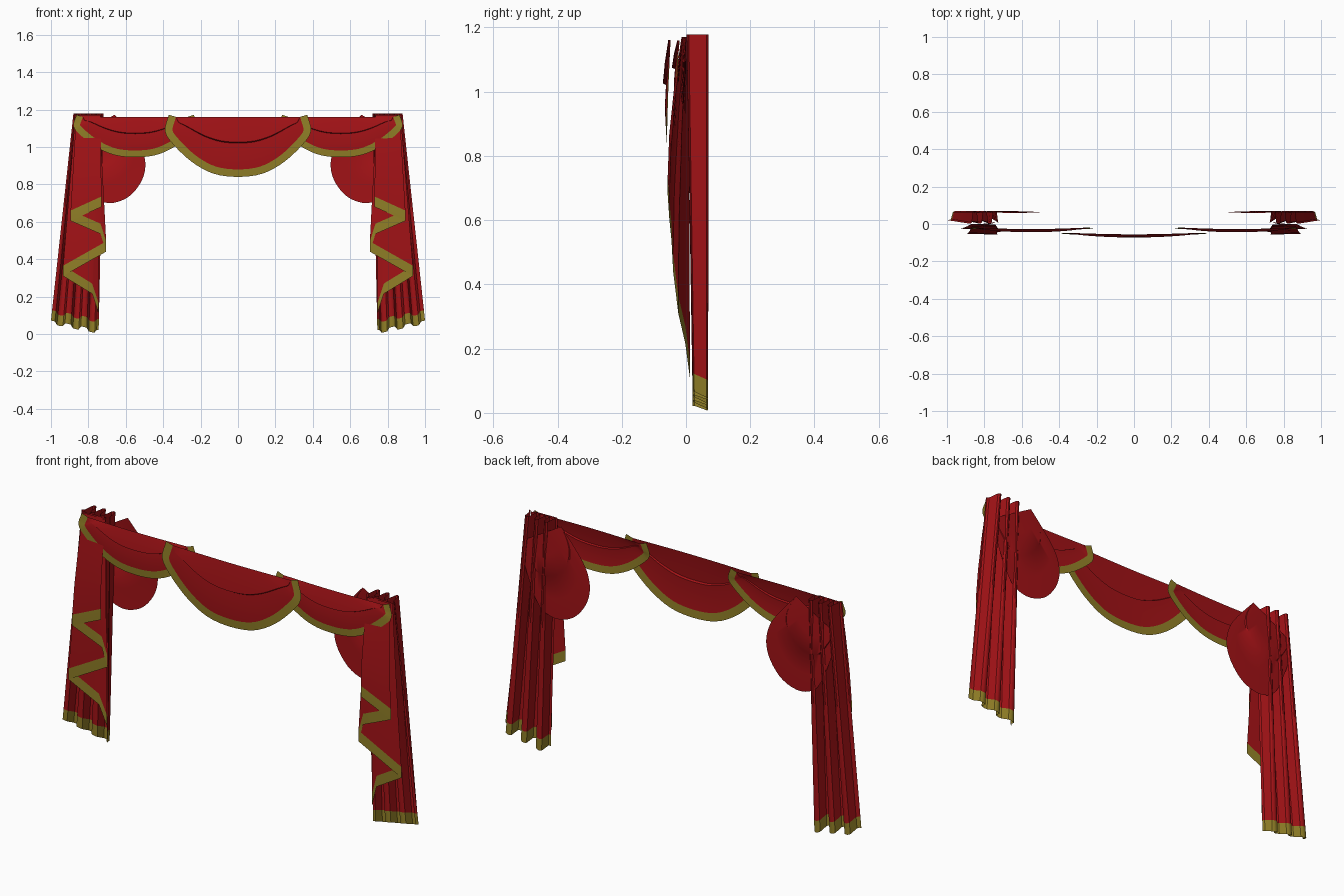
import bpy, math
from mathutils import Vector

if "Cube" in bpy.data.objects:
    bpy.data.objects.remove(bpy.data.objects["Cube"])


def material(name, rgb):
    m = bpy.data.materials.new(name)
    m.diffuse_color = (*rgb, 1)
    m.use_nodes = True
    m.node_tree.nodes["Principled BSDF"].inputs["Base Color"].default_value = m.diffuse_color
    return m


RED = material("red_velvet", (0.36, 0.006, 0.008))
GOLD = material("gold_trim", (0.28, 0.21, 0.02))


def smooth_path(pts, n=4):
    # Catmull-Rom curve through the points
    p = [Vector(q) for q in pts]
    p = [2 * p[0] - p[1]] + p + [2 * p[-1] - p[-2]]
    out = []
    for i in range(1, len(p) - 2):
        a, b, c, d = p[i - 1:i + 3]
        for k in range(n):
            t = k / n
            out.append(0.5 * (2 * b + (c - a) * t + (2 * a - 5 * b + 4 * c - d) * t * t
                              + (3 * b - a - 3 * c + d) * t ** 3))
    return out + [p[-2]]


def sheet(name, rows, trim, mirror=False, angle=35):
    # cloth from rows of points; the last strip is gold when trim is set
    n, sx = len(rows[0]), -1 if mirror else 1
    verts = [(sx * x, y, z) for row in rows for x, y, z in row]
    faces = []
    for r in range(len(rows) - 1):
        for c in range(n - 1):
            f = (r * n + c, (r + 1) * n + c, (r + 1) * n + c + 1, r * n + c + 1)
            faces.append(f[::-1] if mirror else f)
    me = bpy.data.meshes.new(name)
    me.from_pydata(verts, [], faces)
    me.materials.append(RED)
    me.materials.append(GOLD)
    if trim:
        for p in me.polygons[-(n - 1):]:
            p.material_index = 1
    ob = bpy.data.objects.new(name, me)
    bpy.context.collection.objects.link(ob)
    bpy.ops.object.select_all(action='DESELECT')
    ob.select_set(True)
    bpy.context.view_layer.objects.active = ob
    bpy.ops.object.shade_smooth_by_angle(angle=math.radians(angle))
    return ob


def swag(name, lower, y0, bulge, trim=0.0, top=1.172, mirror=False):
    # draped swag between a straight top edge and a curved lower edge
    low = smooth_path(lower)
    n = len(low)
    inner = []
    for i, p in enumerate(low):
        d = (low[min(i + 1, n - 1)] - low[max(i - 1, 0)]).normalized()
        q = p + Vector((-d.y, d.x)) * trim
        inner.append(Vector((q.x, min(q.y, top))))
    profile = [(0, 0.3), (0.25, 0.75), (0.48, 1), (0.5, 0.6), (0.75, 0.75), (1, 0.6)]
    rows = []
    for t, f in profile:
        row = []
        for i in range(n):
            s = i / (n - 1)
            q = inner[0].lerp(inner[-1], s).lerp(inner[i], t)
            row.append((q.x, y0 + bulge * f * math.sin(math.pi * s), q.y))
        rows.append(row)
    if trim:
        rows.append([(p.x, y0 + bulge * 0.5 * math.sin(math.pi * i / (n - 1)), p.y)
                     for i, p in enumerate(low)])
    return sheet(name, rows, trim > 0, mirror)


def swag_edge(cx, w, d):
    half = [(0.95, 0), (1, -0.27), (0.87, -0.5), (0.62, -0.77), (0.33, -0.95)]
    pts = [(-x, z) for x, z in half] + [(0, -1)] + half[::-1]
    return [(cx + x * w, 1.172 + z * d) for x, z in pts]


# front swags
swag("centre_swag", swag_edge(0, 0.39, 0.332), -0.048, -0.024, 0.04)

back_edge = [(0.66, 1.172), (0.57, 1.07), (0.515, 0.99), (0.495, 0.90), (0.52, 0.81),
             (0.59, 0.73), (0.69, 0.70), (0.78, 0.74), (0.84, 0.86), (0.87, 0.96), (0.87, 1.05)]

# cascade: lower fold points (x, y, z) and the x each one hangs from
folds = [(0.73, -0.057, 0.68, 0.735), (0.895, -0.052, 0.605, 0.865), (0.735, -0.045, 0.535, 0.745),
         (0.705, -0.040, 0.44, 0.74), (0.935, -0.024, 0.31, 0.87), (0.78, -0.002, 0.215, 0.76),
         (0.745, 0.012, 0.11, 0.745)]

for side, mir in (("right", False), ("left", True)):
    swag(side + "_swag", swag_edge(0.55, 0.33, 0.227), -0.02, -0.024, 0.036, mirror=mir)
    swag(side + "_back_swag", back_edge, 0.058, 0.012, mirror=mir)

    # zigzag cascade in front of the curtain
    cols = []
    for i in range(len(folds) - 1):
        a, b = Vector(folds[i]), Vector(folds[i + 1])
        cols += [a.lerp(b, k / 4) for k in range(4)]
    cols.append(Vector(folds[-1]))
    n = len(cols)
    rows = []
    for t in (0, 0.35, 0.7, 1):
        row = []
        for i, (x, y, z, xt) in enumerate(cols):
            yt = -0.014 + 0.02 * i / (n - 1)
            row.append((xt + (x - xt) * t, yt + (y - yt) * math.sin(t * math.pi / 2),
                        1.17 + (z + 0.055 - 1.17) * t))
        rows.append(row)
    rows.append([(x, y, z) for x, y, z, xt in cols])
    sheet(side + "_cascade", rows, True, mir)

    # pleated side curtain with a gold hem
    pleats = 6
    rows = []
    for t in (0, 0.33, 0.66, 0.95, 1):
        row = []
        for i in range(pleats * 4 + 1):
            u = i / (pleats * 4)
            w = (-1, -0.8, 0.8, 1)[i % 4] if i % 8 < 4 else (1, 0.8, -0.8, -1)[i % 4]
            xt, xb = 0.72 + 0.16 * u, 0.745 + 0.255 * u
            zb = 0.012 + 0.05 * u - 0.01 * w
            row.append((xt + (xb - xt) * t, 0.036 + 0.009 * t + w * (0.034 - 0.01 * t),
                        1.178 + (zb - 1.178) * t))
        rows.append(row)
    sheet(side + "_curtain", rows, True, mir, 25)
